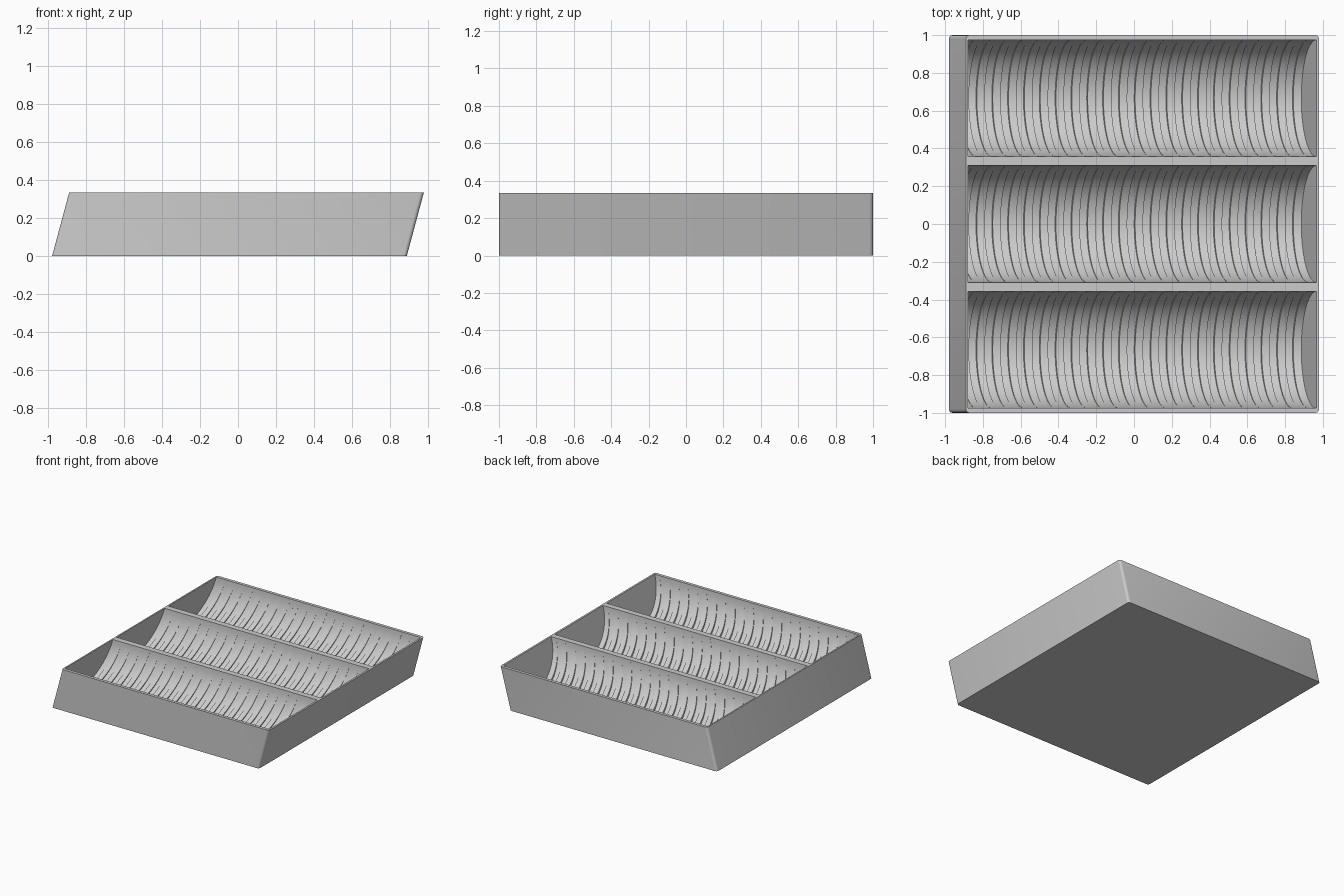
import bpy, bmesh, math

if "Cube" in bpy.data.objects:
    bpy.data.objects.remove(bpy.data.objects["Cube"])

H = 0.335                      # tray height
SHEAR = 0.09 / H               # lean of the ends towards +x
X0, X1 = -0.98, 0.89           # base footprint in x
T0, T1 = -0.968, 0.875         # trough ends (before leaning)
HALF_W = 0.309                 # trough half width
DEEP, SHALLOW = 0.314, 0.296   # groove and rib depths
SLOTS, SEGS = 22, 32

bm = bmesh.new()

# Outer block with slightly rounded upright corners, open on top
cube = bmesh.ops.create_cube(bm, size=1)
for v in cube["verts"]:
    v.co.x = X0 if v.co.x < 0 else X1
    v.co.y *= 2
    v.co.z = 0 if v.co.z < 0 else H
uprights = [e for e in bm.edges if abs(e.verts[0].co.z - e.verts[1].co.z) > 0.1]
bmesh.ops.bevel(bm, geom=uprights, offset=0.02, segments=4, profile=0.5, affect='EDGES')
top = [f for f in bm.faces if all(v.co.z > H - 1e-4 for v in f.verts)]
bmesh.ops.delete(bm, geom=top, context='FACES_ONLY')


def arc(x, yc, depth):
    """Half-round row of points across a trough."""
    row = []
    for i in range(SEGS + 1):
        a = math.pi * i / SEGS
        row.append(bm.verts.new((x, yc - HALF_W * math.cos(a), H - depth * math.sin(a))))
    return row


def trough(yc):
    """Trough with alternating grooves and ribs along its length."""
    step = (T1 - T0) / (SLOTS * 2)
    rows = []
    for k in range(SLOTS * 2):
        d = SHALLOW if k % 2 else DEEP
        rows += [arc(T0 + k * step, yc, d), arc(T0 + (k + 1) * step, yc, d)]
    for a, b in zip(rows, rows[1:]):
        for i in range(SEGS):
            bm.faces.new((a[i], a[i + 1], b[i + 1], b[i]))
    bm.faces.new(rows[0])
    bm.faces.new(rows[-1])


for yc in (-0.666, 0.0, 0.666):
    trough(yc)
bmesh.ops.remove_doubles(bm, verts=bm.verts[:], dist=1e-5)

# Flat rim and dividers between the openings
rim = [e for e in bm.edges if e.is_boundary]
bmesh.ops.triangle_fill(bm, edges=rim, use_beauty=True, normal=(0, 0, 1))

# Lean the whole tray
for v in bm.verts:
    v.co.x += SHEAR * v.co.z
bmesh.ops.recalc_face_normals(bm, faces=bm.faces[:])

mesh = bpy.data.meshes.new("slotted_tray")
bm.to_mesh(mesh)
bm.free()
tray = bpy.data.objects.new("slotted_tray", mesh)
bpy.context.collection.objects.link(tray)
bpy.context.view_layer.objects.active = tray
tray.select_set(True)
bpy.ops.object.shade_smooth_by_angle(angle=math.radians(30))
